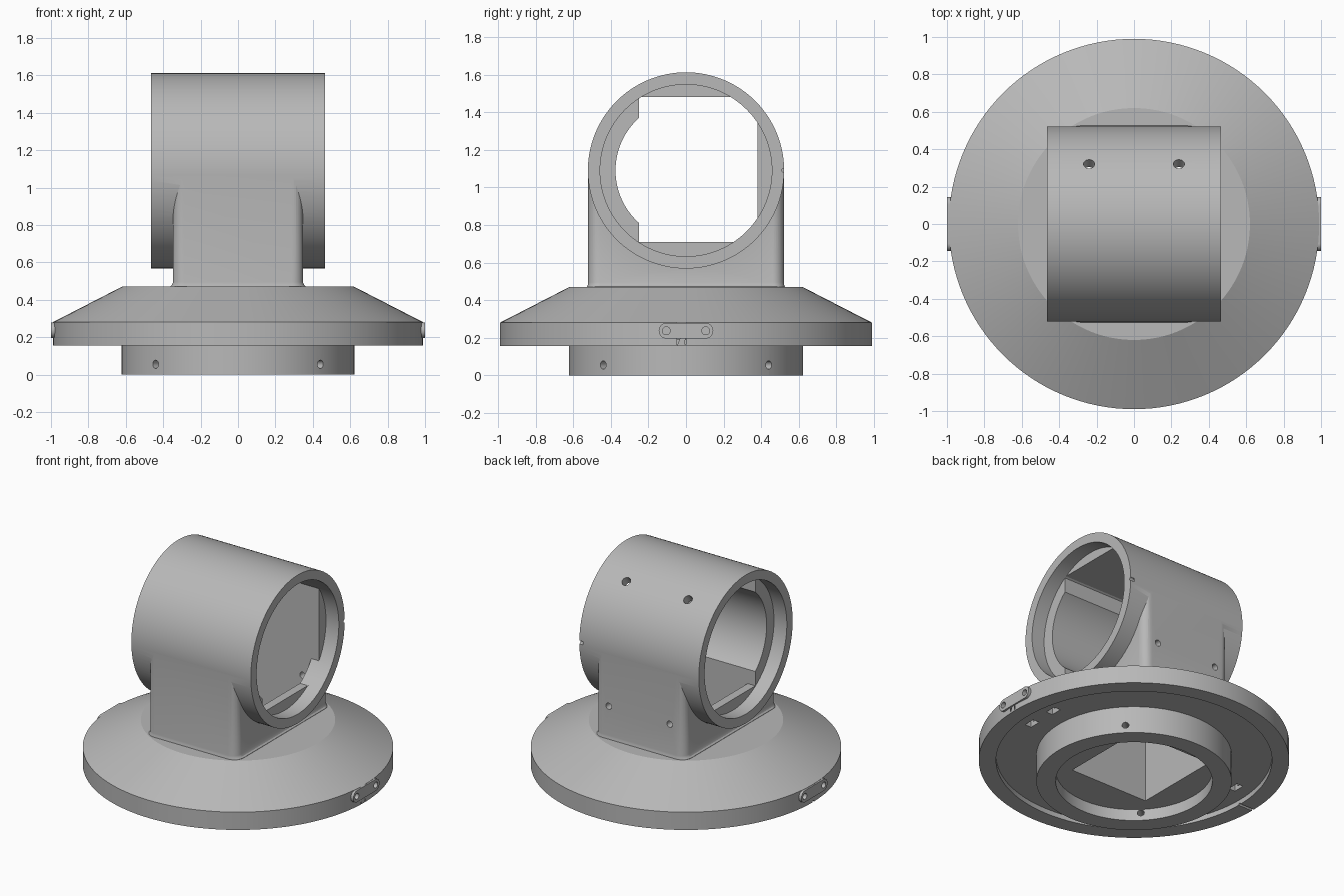
import bpy, bmesh, math
from mathutils import Matrix, Vector

default = bpy.data.objects.get("Cube")
if default:
    bpy.data.objects.remove(default, do_unlink=True)

grey = bpy.data.materials.new("matte grey")
grey.use_nodes = True
grey.diffuse_color = (0.48, 0.48, 0.48, 1)
grey.node_tree.nodes["Principled BSDF"].inputs["Base Color"].default_value = grey.diffuse_color

AXIS_Z = 1.09          # height of the horizontal tube axis
SIDES = (-1, 1)


def make(name, bm):
    bmesh.ops.recalc_face_normals(bm, faces=bm.faces)
    mesh = bpy.data.meshes.new(name)
    bm.to_mesh(mesh)
    bm.free()
    mesh.materials.append(grey)
    ob = bpy.data.objects.new(name, mesh)
    bpy.context.collection.objects.link(ob)
    return ob


def loft(name, rings):
    """Solid through matching rings of points, capped at both ends."""
    bm = bmesh.new()
    loops = [[bm.verts.new(p) for p in ring] for ring in rings]
    n = len(loops[0])
    for a, b in zip(loops, loops[1:]):
        for i in range(n):
            j = (i + 1) % n
            bm.faces.new((a[i], a[j], b[j], b[i]))
    bm.faces.new(loops[0])
    bm.faces.new(loops[-1])
    return make(name, bm)


def lathe(name, profile, n=128):
    angles = [math.tau * i / n for i in range(n)]
    return loft(name, [[(r * math.cos(t), r * math.sin(t), z) for t in angles]
                       for r, z in profile])


def rounded_rect(hx, hy, r, z, steps=8):
    pts = []
    for k, (sx, sy) in enumerate(((1, 1), (-1, 1), (-1, -1), (1, -1))):
        for i in range(steps + 1):
            t = math.pi / 2 * (k + i / steps)
            pts.append((sx * (hx - r) + r * math.cos(t),
                        sy * (hy - r) + r * math.sin(t), z))
    return pts


def rod(name, centre, direction, radius, length, n=24):
    bm = bmesh.new()
    turn = Vector(direction).to_track_quat('Z', 'Y').to_matrix().to_4x4()
    bmesh.ops.create_cone(bm, cap_ends=True, segments=n, radius1=radius, radius2=radius,
                          depth=length, matrix=Matrix.Translation(centre) @ turn)
    return make(name, bm)


def box(name, low, high):
    bm = bmesh.new()
    size = Vector(high) - Vector(low)
    centre = (Vector(high) + Vector(low)) / 2
    bmesh.ops.create_cube(bm, size=1, matrix=Matrix.Translation(centre) @ Matrix.Diagonal((*size, 1)))
    return make(name, bm)


def combine(ob, other, operation):
    mod = ob.modifiers.new("cut", 'BOOLEAN')
    mod.operation, mod.object, mod.solver = operation, other, 'EXACT'
    bpy.context.view_layer.objects.active = ob
    bpy.ops.object.modifier_apply(modifier=mod.name)
    bpy.data.objects.remove(other, do_unlink=True)


def x_rod(name, x0, x1, radius, n=128):
    return rod(name, ((x0 + x1) / 2, 0, AXIS_Z), (1, 0, 0), radius, x1 - x0, n)


# Flanged base with conical top, spigot ring and recessed underside
body = lathe("pivot_mount_body", [(0.623, 0), (0.623, 0.19), (0.88, 0.19), (0.88, 0.155),
                                  (0.99, 0.155), (0.99, 0.28), (0.62, 0.47)])

# Rounded square post with a slight flare at its foot
post = loft("post", [rounded_rect(0.347 + f, 0.521 + f * 0.3, 0.06 + f, z)
                     for z, f in ((0.4, 0.015), (0.472, 0.015), (0.48, 0.006),
                                  (0.495, 0), (AXIS_Z, 0))])
combine(body, post, 'UNION')

# Horizontal tube
combine(body, x_rod("tube", -0.465, 0.465, 0.522), 'UNION')

# Round bore and stepped tube mouths
combine(body, x_rod("bore", -0.4, 0.4, 0.375), 'DIFFERENCE')
for s in SIDES:
    x0, x1 = sorted((s * 0.365, s * 0.5))
    combine(body, x_rod("mouth", x0, x1, 0.457), 'DIFFERENCE')

# Square chamber limited by the tube wall, and the shaft down through the post
chamber = box("chamber", (-0.38, -0.25, 0.71), (0.38, 0.38, 1.48))
combine(chamber, x_rod("limit", -0.45, 0.45, 0.4571), 'INTERSECT')
combine(body, chamber, 'DIFFERENCE')
combine(body, box("shaft", (-0.305, -0.25, 0.04), (0.305, 0.38, 0.95)), 'DIFFERENCE')
combine(body, lathe("spigot_bore", [(0.5, -0.05), (0.5, 0.08)]), 'DIFFERENCE')

# Screw holes round the spigot
for sx in SIDES:
    for sy in SIDES:
        d = Vector((sx, sy, 0)).normalized()
        combine(body, rod("spigot_hole", d * 0.58 + Vector((0, 0, 0.055)), d, 0.022, 0.3),
                'DIFFERENCE')

for s in SIDES:
    # Screw holes in the back of the post and the upper back of the tube
    combine(body, rod("post_hole", (s * 0.237, 0.48, 0.70), (0, 1, 0), 0.022, 0.3), 'DIFFERENCE')
    out = Vector((0, 0.32, 0.41)).normalized()
    combine(body, rod("tube_hole", Vector((s * 0.24, 0, AXIS_Z)) + out * 0.5, out, 0.03, 0.2),
            'DIFFERENCE')
    # Nut pockets and wire groove beneath the rim
    for sy in SIDES:
        combine(body, box("pocket", (s * 0.76 - 0.025, sy * 0.105 - 0.04, 0.1),
                          (s * 0.76 + 0.025, sy * 0.105 + 0.04, 0.27)), 'DIFFERENCE')
    combine(body, rod("groove", (s * 0.94, 0, 0.155), (1, 0, 0), 0.01, 0.2, 12), 'DIFFERENCE')

# Alignment notch at the back of the tube mouth
combine(body, rod("notch", (0.46, 0.522, AXIS_Z), (1, 0, 0), 0.012, 0.05, 12), 'DIFFERENCE')

# Flat stadium pads on both sides of the rim, each with two screw holes
pads = []
for s, side in ((1, "left"), (-1, "right")):
    pad = loft(side + "_rim_pad", [[(s * x, p[0], 0.237 + p[1])
                                    for p in rounded_rect(0.145, 0.041, 0.0405, 0)]
                                   for x in (0.95, 1.0)])
    for sy in SIDES:
        for target in (pad, body):
            combine(target, rod("pad_hole", (s * 0.89, sy * 0.105, 0.237), (1, 0, 0), 0.021, 0.32),
                    'DIFFERENCE')
    pads.append(pad)

# Smooth curved surfaces, keep machined edges crisp
for ob in [body] + pads:
    bpy.ops.object.select_all(action='DESELECT')
    ob.select_set(True)
    bpy.context.view_layer.objects.active = ob
    bpy.ops.object.shade_smooth_by_angle(angle=math.radians(25))
